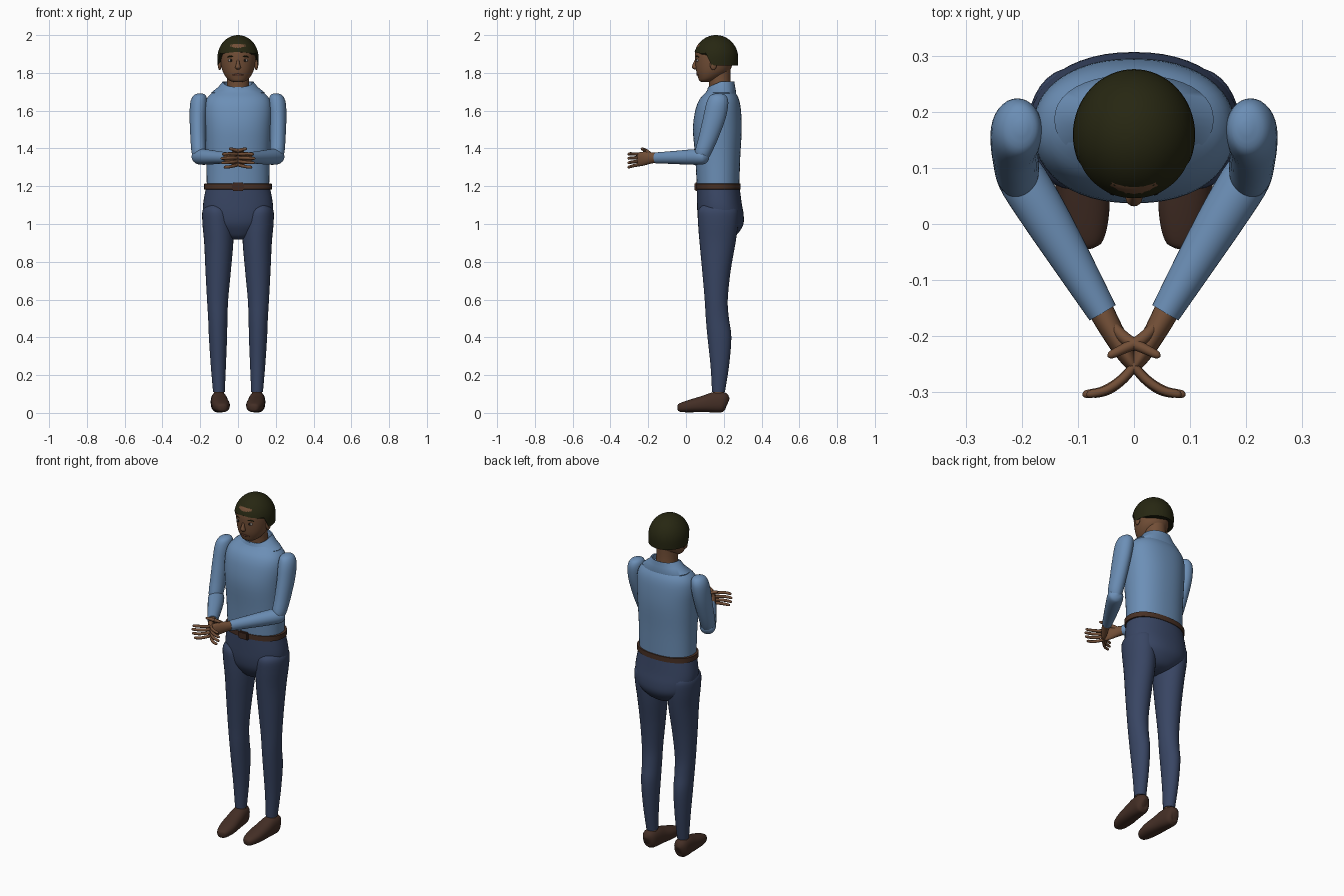
import bpy, bmesh, math
from mathutils import Vector as V


def material(name, rgb):
    m = bpy.data.materials.new(name)
    m.diffuse_color = (*rgb, 1)
    return m


SHIRT = material("shirt blue", (0.15, 0.275, 0.47))
PANTS = material("trouser navy", (0.04, 0.06, 0.125))
SKIN = material("skin brown", (0.17, 0.078, 0.038))
HAIR = material("hair black", (0.02, 0.02, 0.006))
SHOE = material("shoe brown", (0.058, 0.028, 0.019))
BELT = material("belt brown", (0.065, 0.03, 0.018))
BUCKLE = material("buckle dark", (0.05, 0.022, 0.014))
EYE = material("eye white", (0.3, 0.27, 0.25))
PUPIL = material("pupil dark", (0.01, 0.008, 0.006))
LIP = material("lip brown", (0.11, 0.04, 0.025))


def finish(name, bm, mat, mirror=False, angle=50):
    bmesh.ops.recalc_face_normals(bm, faces=bm.faces)
    me = bpy.data.meshes.new(name)
    bm.to_mesh(me)
    bm.free()
    me.materials.append(mat)
    ob = bpy.data.objects.new(name, me)
    bpy.context.collection.objects.link(ob)
    bpy.ops.object.select_all(action='DESELECT')
    ob.select_set(True)
    bpy.context.view_layer.objects.active = ob
    bpy.ops.object.shade_smooth_by_angle(angle=math.radians(angle))
    if mirror:
        ob.modifiers.new("mirror", 'MIRROR').use_mirror_merge = False
    return ob


def skin(name, rings, mat, mirror=False, angle=50):
    """Bridge rings of points and cap both ends."""
    bm = bmesh.new()
    rows = [[bm.verts.new(p) for p in r] for r in rings]
    n = len(rows[0])
    for a, b in zip(rows, rows[1:]):
        for i in range(n):
            j = (i + 1) % n
            bm.faces.new((a[i], a[j], b[j], b[i]))
    bm.faces.new(rows[0])
    bm.faces.new(rows[-1])
    return finish(name, bm, mat, mirror, angle)


def spline(rows, sub):
    """Catmull-Rom through rows of numbers."""
    out = []
    for i in range(len(rows) - 1):
        p = [rows[max(0, min(len(rows) - 1, i + k))] for k in (-1, 0, 1, 2)]
        for s in range(sub):
            t = s / sub
            out.append([0.5 * (2 * b + (c - a) * t + (2*a - 5*b + 4*c - d) * t*t
                        + (3*b - a - 3*c + d) * t**3) for a, b, c, d in zip(*p)])
    return out + [list(rows[-1])]


def ring(c, u, v, n, power):
    pts = []
    for i in range(n):
        a = 2 * math.pi * i / n
        x, y = math.cos(a), math.sin(a)
        e = 2 / power
        pts.append(c + u * math.copysign(abs(x)**e, x) + v * math.copysign(abs(y)**e, y))
    return pts


def loft(name, rows, mat, mirror=False, n=32, power=2.0, sub=4, upright=True):
    """Rows are x, y, z, side radius, other radius. Upright rings lie flat."""
    rows = spline(rows, sub)
    rings = []
    for i, (x, y, z, r1, r2) in enumerate(rows):
        u, v = V((1, 0, 0)), V((0, 1, 0))
        if not upright:
            d = V(rows[min(i + 1, len(rows) - 1)][:3]) - V(rows[max(i - 1, 0)][:3])
            u = d.cross(V((0, 0, 1))).normalized()
            v = u.cross(d).normalized()
        rings.append(ring(V((x, y, z)), u * max(r1, .002), v * max(r2, .002), n, power))
    return skin(name, rings, mat, mirror)


def ball(name, loc, size, mat, mirror=False):
    bm = bmesh.new()
    bmesh.ops.create_uvsphere(bm, u_segments=16, v_segments=10, radius=1)
    bmesh.ops.scale(bm, vec=size, verts=bm.verts)
    bmesh.ops.translate(bm, vec=loc, verts=bm.verts)
    return finish(name, bm, mat, mirror)


def box(name, loc, size, mat):
    bm = bmesh.new()
    bmesh.ops.create_cube(bm, size=1)
    bmesh.ops.scale(bm, vec=size, verts=bm.verts)
    bmesh.ops.translate(bm, vec=loc, verts=bm.verts)
    bmesh.ops.bevel(bm, geom=bm.edges[:], offset=.005, segments=2, affect='EDGES')
    return finish(name, bm, mat)


# shirt body
loft("shirt_body", [(0, .17, 1.19, .165, .112), (0, .168, 1.35, .168, .119),
     (0, .166, 1.5, .176, .129), (0, .17, 1.6, .18, .121), (0, .176, 1.66, .168, .104),
     (0, .183, 1.70, .13, .076), (0, .183, 1.725, .08, .06)], SHIRT, n=48, power=2.25)

# collar: flared band, lower at the front, with an inner wall
collar = []
for z, rx, ry, dip in ((1.682, .138, .078, .0), (1.695, .142, .08, .0), (1.725, .105, .074, .018),
                       (1.755, .08, .07, .03), (1.752, .074, .064, .03), (1.70, .066, .058, .0)):
    pts = ring(V((0, .186, z)), V((rx, 0, 0)), V((0, ry, 0)), 40, 2.2)
    collar.append([p - V((0, 0, dip * max(0, (.186 - p.y) / ry))) for p in pts])
skin("collar", collar, SHIRT)

# sleeves
loft("upper_sleeve", [(.2, .172, 1.692, .008, .01), (.203, .17, 1.68, .033, .042),
     (.208, .166, 1.64, .045, .058), (.212, .15, 1.56, .044, .06), (.211, .12, 1.46, .041, .053),
     (.208, .092, 1.38, .038, .045), (.206, .088, 1.345, .026, .03)], SHIRT, True)
loft("forearm_sleeve", [(.218, .12, 1.356, .006, .006), (.213, .108, 1.356, .032, .03),
     (.202, .085, 1.356, .043, .041), (.162, .02, 1.354, .042, .04), (.108, -.07, 1.352, .035, .034),
     (.056, -.158, 1.35, .027, .029)], SHIRT, True, upright=False)

# hands
loft("palm", [(.062, -.148, 1.35, .023, .025), (.045, -.18, 1.35, .021, .029),
     (.022, -.22, 1.347, .018, .036), (.004, -.25, 1.342, .012, .036), (-.002, -.26, 1.342, .004, .025)],
     SKIN, True, n=20, upright=False)
for k, reach in zip(range(4), (.95, 1.03, 1, .85)):
    z = 1.369 - k * .018
    f = 1.372 - k * .023
    loft("finger_%d" % (k + 1), [(.008, -.243, z, .008, .009),
         (-.02 * reach, -.275, (z + f) / 2, .008, .0085), (-.052 * reach, -.296, f, .0075, .008),
         (-.082 * reach, -.303, f - .002, .007, .007), (-.089 * reach, -.304, f - .002, .002, .002)],
         SKIN, True, n=12, upright=False)
loft("thumb", [(.035, -.185, 1.365, .01, .012), (.012, -.207, 1.383, .011, .011),
     (-.018, -.222, 1.393, .009, .009), (-.041, -.233, 1.398, .007, .007),
     (-.047, -.235, 1.399, .002, .002)], SKIN, True, n=12, upright=False)

# belt and buckle
loft("belt", [(0, .171, 1.183, .17, .108), (0, .171, 1.184, .179, .117),
     (0, .171, 1.213, .179, .117), (0, .171, 1.214, .17, .108)], BELT, n=48, power=2.25, sub=1)
box("buckle", (0, .054, 1.198), (.062, .02, .044), BUCKLE)

# trousers
loft("trouser_seat", [(0, .171, 1.2, .168, .112), (0, .177, 1.11, .184, .118),
     (0, .183, 1.05, .182, .122), (0, .187, 1.0, .165, .117), (0, .187, .96, .125, .096),
     (0, .183, .93, .075, .068), (0, .18, .917, .03, .03)], PANTS, n=48, power=2.2)
loft("trouser_leg", [(.12, .17, 1.1, .045, .08), (.113, .17, 1.07, .075, .106),
     (.107, .17, 1.0, .081, .106), (.102, .167, .9, .077, .095), (.105, .161, .75, .067, .075),
     (.108, .16, .6, .056, .061), (.107, .166, .5, .051, .061), (.106, .177, .4, .048, .063),
     (.104, .179, .25, .04, .049), (.101, .172, .11, .031, .034)], PANTS, True)

# ankles and shoes
loft("ankle", [(.101, .172, .13, .026, .028), (.101, .172, .09, .028, .03)], SKIN, True, sub=1)
loft("shoe", [(.083, -.044, .026, .012, .012), (.084, -.036, .027, .026, .021),
     (.086, -.01, .031, .038, .028), (.09, .04, .039, .047, .036), (.096, .1, .048, .046, .045),
     (.1, .15, .056, .044, .054), (.104, .195, .057, .04, .053), (.106, .215, .054, .027, .04),
     (.106, .221, .052, .01, .018)], SHOE, True, power=2.4, upright=False)

# neck and head
loft("neck", [(0, .185, 1.68, .064, .058), (0, .178, 1.76, .058, .058),
     (0, .175, 1.84, .06, .062)], SKIN)
loft("head", [(0, .105, 1.752, .018, .02), (0, .108, 1.757, .04, .036), (0, .125, 1.775, .062, .061),
     (0, .142, 1.81, .082, .088), (0, .15, 1.86, .093, .101), (0, .155, 1.91, .096, .106),
     (0, .157, 1.95, .084, .094), (0, .157, 1.98, .045, .05)], SKIN, n=40)
ball("ear", (.097, .145, 1.842), (.01, .018, .027), SKIN, True)
loft("nose", [(0, .052, 1.868, .006, .006), (0, .047, 1.845, .01, .012),
     (0, .046, 1.828, .015, .014), (0, .052, 1.818, .008, .008)], SKIN, n=16)

# hair cap: short fringe, longer sides and back
columns, rows = 64, 16
hair = [[] for _ in range(rows)]
for i in range(columns):
    a = 2 * math.pi * i / columns
    s = math.sin(a)
    t = max(0, min(1, (s + .5) / .3))
    low = 1.912 + t * (1.838 - 1.912) - (.012 * abs(math.cos(a)) if t == 0 else 0)
    e0 = math.asin((low - 1.88) / .12)
    for k in range(rows):
        e = e0 + (math.pi / 2 - .01 - e0) * k / (rows - 1)
        f = math.cos(e) if e > 0 else 1 - .1 * e * e
        hair[k].append(V((.109 * f * math.cos(a), .159 + .117 * f * s, 1.88 + .12 * math.sin(e))))
skin("hair", hair, HAIR)

# facial features
ball("eye", (.037, .062, 1.866), (.015, .008, .008), EYE, True)
ball("pupil", (.037, .056, 1.866), (.007, .005, .007), PUPIL, True)
brow = loft("eyebrow", [(.02, .054, 1.884, .003, .003), (.038, .058, 1.889, .004, .004),
            (.057, .068, 1.883, .003, .002)], HAIR, True, n=10, upright=False)
loft("mouth", [(-.03, .067, 1.788, .003, .002), (0, .06, 1.791, .005, .006),
     (.03, .067, 1.788, .003, .002)], LIP, n=12, upright=False)
